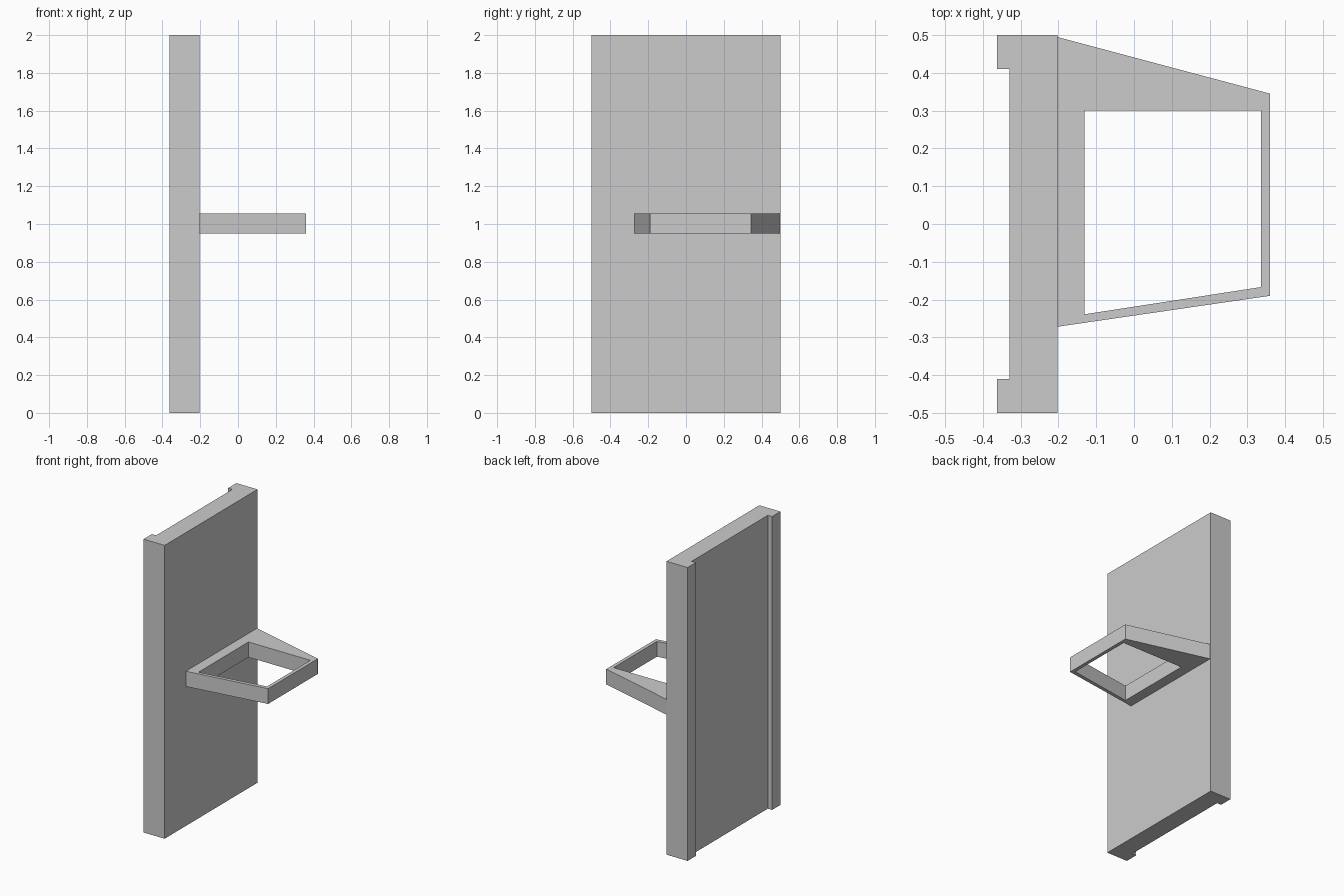
import bpy
import bmesh

if "Cube" in bpy.data.objects:
    bpy.data.objects.remove(bpy.data.objects["Cube"])


def make_object(name, bm):
    bmesh.ops.recalc_face_normals(bm, faces=bm.faces)
    mesh = bpy.data.meshes.new(name)
    bm.to_mesh(mesh)
    bm.free()
    obj = bpy.data.objects.new(name, mesh)
    bpy.context.collection.objects.link(obj)
    return obj


def add_loop(bm, points, z):
    return [bm.verts.new((x, y, z)) for x, y in points]


def bridge(bm, a, b):
    n = len(a)
    for i in range(n):
        j = (i + 1) % n
        bm.faces.new((a[i], a[j], b[j], b[i]))


# Upright panel: channel-shaped plan with a lip along each rear edge
half = [(-0.203, 0.5), (-0.362, 0.5), (-0.362, 0.41), (-0.33, 0.41)]
plan = half + [(x, -y) for x, y in reversed(half)]
bm = bmesh.new()
bottom, top = add_loop(bm, plan, 0.0), add_loop(bm, plan, 2.0)
bridge(bm, bottom, top)
bm.faces.new(bottom)
bm.faces.new(top)
make_object("back_panel", bm)

# Tapered handle frame: outer and inner outlines joined into a ring
outer = [(-0.203, 0.495), (0.36, 0.345), (0.36, -0.19), (-0.203, -0.272)]
inner = [(-0.131, 0.30), (0.336, 0.30), (0.336, -0.167), (-0.131, -0.239)]
z0, z1 = 0.951, 1.055
bm = bmesh.new()
loops = [add_loop(bm, outer, z0), add_loop(bm, outer, z1),
         add_loop(bm, inner, z1), add_loop(bm, inner, z0)]
for k in range(4):
    bridge(bm, loops[k], loops[(k + 1) % 4])
make_object("handle_frame", bm)
